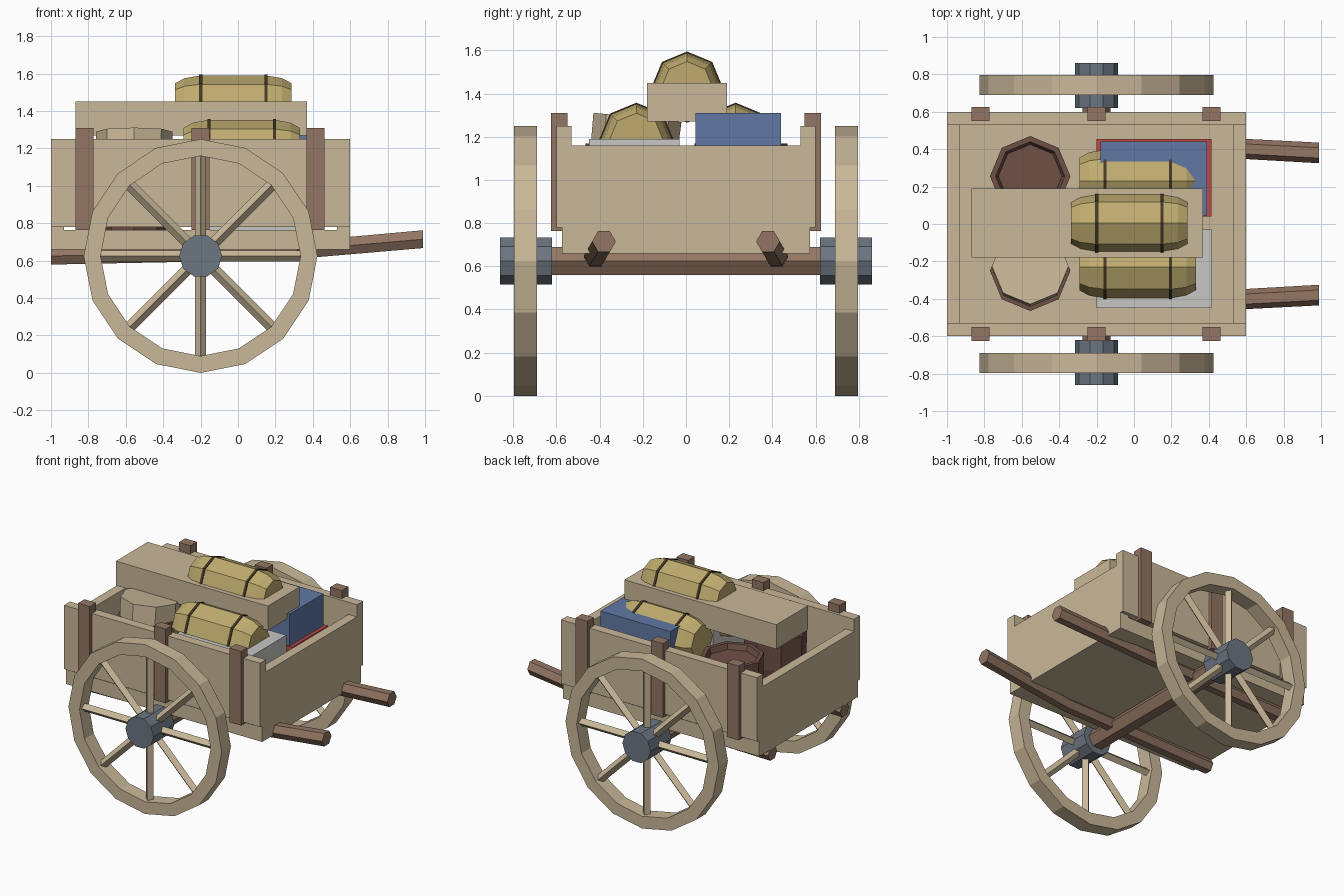
import bpy, bmesh
from math import sin, cos, pi, radians
from mathutils import Matrix, Vector

if "Cube" in bpy.data.objects:
    bpy.data.objects.remove(bpy.data.objects["Cube"])


def material(name, rgb):
    m = bpy.data.materials.new(name)
    m.use_nodes = True
    color = (*rgb, 1)
    m.diffuse_color = color
    m.node_tree.nodes["Principled BSDF"].inputs["Base Color"].default_value = color
    return m


TAN = material("pale wood", (0.59, 0.48, 0.32))
BROWN = material("dark wood", (0.29, 0.18, 0.125))
BARREL = material("barrel wood", (0.16, 0.082, 0.062))
STRAW = material("straw cloth", (0.52, 0.41, 0.16))
STRAP = material("strap leather", (0.06, 0.042, 0.017))
IRON = material("iron", (0.15, 0.18, 0.22))
BLUE = material("blue paint", (0.12, 0.19, 0.37))
RED = material("red paint", (0.52, 0.07, 0.06))
WHITE = material("white paint", (0.57, 0.57, 0.56))


def finish(name, bm, mat, matrix=None):
    bmesh.ops.recalc_face_normals(bm, faces=bm.faces)
    if matrix:
        bm.transform(matrix)
    mesh = bpy.data.meshes.new(name)
    bm.to_mesh(mesh)
    bm.free()
    mesh.materials.append(mat)
    obj = bpy.data.objects.new(name, mesh)
    bpy.context.collection.objects.link(obj)
    return obj


def box(name, mat, x, y, z):
    """Box from (low, high) ranges."""
    bm = bmesh.new()
    bmesh.ops.create_cube(bm, size=1)
    lo, hi = Vector((x[0], y[0], z[0])), Vector((x[1], y[1], z[1]))
    m = Matrix.Translation((lo + hi) / 2) @ Matrix.Diagonal((*(hi - lo), 1))
    return finish(name, bm, mat, m)


def sweep(name, mat, axis, sides, rings, closed=False, matrix=None):
    """Polygonal rings (centre, radius) about an axis, bridged in order."""
    bm = bmesh.new()
    loops = []
    for centre, r in rings:
        loop = []
        for i in range(sides):
            a = 2 * pi * i / sides
            c, s = r * cos(a), r * sin(a)
            offset = {"x": (0, c, s), "y": (c, 0, s), "z": (c, s, 0)}[axis]
            loop.append(bm.verts.new(Vector(centre) + Vector(offset)))
        loops.append(loop)
    pairs = list(zip(loops, loops[1:]))
    if closed:
        pairs.append((loops[-1], loops[0]))
    else:
        bm.faces.new(loops[0])
        bm.faces.new(loops[-1])
    for a, b in pairs:
        for i in range(sides):
            j = (i + 1) % sides
            bm.faces.new((a[i], a[j], b[j], b[i]))
    return finish(name, bm, mat, matrix)


# Cart body
box("bed", TAN, (-1, 0.6), (-0.575, 0.575), (0.66, 0.765))
box("front_end_board", TAN, (0.53, 0.6), (-0.575, 0.575), (0.66, 1.16))
box("rear_end_board", TAN, (-1, -0.93), (-0.575, 0.575), (0.66, 1.16))

# Axle
AX, AZ = -0.2, 0.625
sweep("axle", BROWN, "y", 6, [((AX, -0.7, AZ), 0.075), ((AX, 0.7, AZ), 0.075)])

for s, side in ((1, "left"), (-1, "right")):
    # Side panel with its posts
    box(side + "_panel", TAN, (-1, 0.6), sorted((s * 0.53, s * 0.6)), (0.78, 1.25))
    for n, x in enumerate((-0.82, -0.2, 0.415)):
        box(f"{side}_post_{n + 1}", BROWN, (x - 0.048, x + 0.048),
            sorted((s * 0.55, s * 0.625)), (0.763, 1.31))

    # Pulling shaft, bent up and inward
    sweep(side + "_shaft", BROWN, "x", 6,
          [((-1, s * 0.42, 0.625), 0.053), ((0.25, s * 0.42, 0.65), 0.053),
           ((0.99, s * 0.38, 0.715), 0.055)])

    # Wheel: rim, hub and diamond spokes
    y0, y1, ym = s * 0.69, s * 0.797, s * 0.744
    sweep(side + "_wheel_rim", TAN, "y", 16,
          [((AX, y, AZ), r) for y, r in
           ((y0, 0.535), (y0, 0.625), (y1, 0.625), (y1, 0.535))], closed=True)
    sweep(side + "_hub", IRON, "y", 10,
          [((AX, s * y, AZ), 0.115) for y in (0.62, 0.862)])
    for k in range(8):
        turn = Matrix.Translation((AX, ym, AZ)) @ Matrix.Rotation(k * pi / 4, 4, "Y")
        sweep(f"{side}_spoke_{k + 1}", TAN, "z", 4,
              [((0, 0, 0.08), 0.03), ((0, 0, 0.55), 0.03)], matrix=turn)


# Strapped bundles
def bundle(name, x, y, z, r):
    profile = ((-0.312, 0.74), (-0.26, 0.91), (-0.175, 1),
               (0.175, 1), (0.26, 0.91), (0.312, 0.74))
    sweep(name, STRAW, "x", 8, [((x + dx, y, z), r * k) for dx, k in profile])
    for n, dx in enumerate((-0.175, 0.175)):
        sweep(f"{name}_strap_{n + 1}", STRAP, "x", 8,
              [((x + dx + e, y, z), r + 0.005) for e in (-0.009, 0.009)])


bundle("top_bundle", -0.025, 0.005, 1.43, 0.16)
bundle("right_bundle", 0.02, -0.23, 1.185, 0.168)
bundle("left_bundle", 0.02, 0.23, 1.185, 0.168)

# Crates
box("long_crate", TAN, (-0.87, 0.37), (-0.18, 0.19), (1.27, 1.45))
box("white_crate", WHITE, (-0.2, 0.415), (-0.45, -0.03), (0.765, 1.19))
box("red_crate", RED, (-0.2, 0.415), (0.04, 0.455), (0.765, 1.075))
box("blue_crate", BLUE, (-0.18, 0.39), (0.045, 0.44), (1.075, 1.31))

# Barrels with recessed tops
for name, y in (("left_barrel", 0.255), ("right_barrel", -0.25)):
    sweep(name, BARREL, "z", 8,
          [((-0.555, y, z), r) for z, r in
           ((0.765, 0.17), (0.95, 0.21), (1.17, 0.215), (1.17, 0.185), (1.13, 0.17))])

# Tilted keg standing in the right barrel
tilt = Matrix.Translation((-0.555, -0.225, 1.29)) @ Matrix.Rotation(radians(-6), 4, "X")
sweep("keg", TAN, "z", 8, [((0, 0, -0.22), 0.2), ((0, 0, 0), 0.205)], matrix=tilt)
